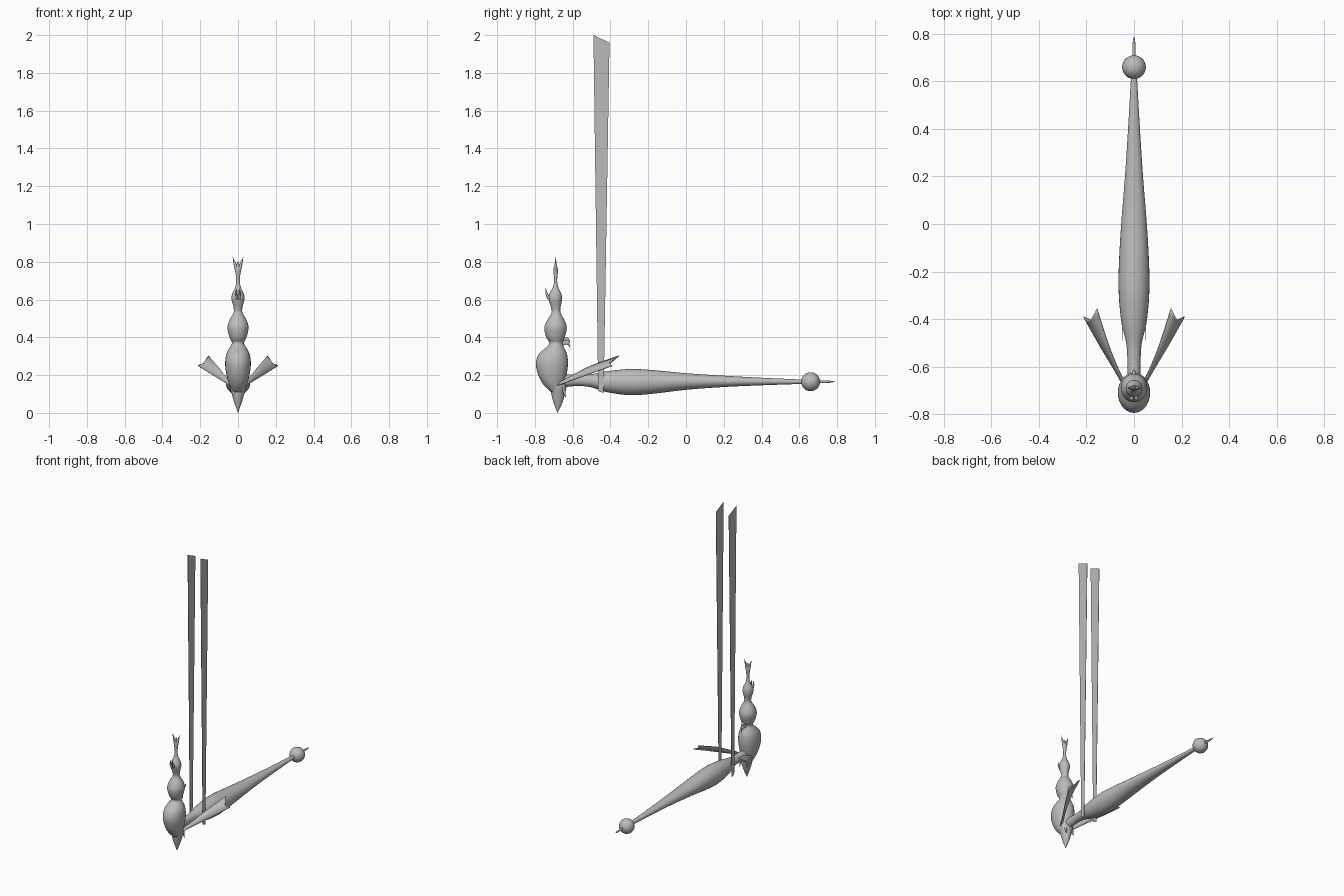
import bpy, bmesh, math
from mathutils import Vector

if "Cube" in bpy.data.objects:
    bpy.data.objects.remove(bpy.data.objects["Cube"])

grey = bpy.data.materials.new("plain grey")
grey.diffuse_color = (0.5, 0.5, 0.5, 1)
grey.use_nodes = True
grey.node_tree.nodes["Principled BSDF"].inputs["Base Color"].default_value = grey.diffuse_color


def finish(name, bm, smooth=True):
    bmesh.ops.recalc_face_normals(bm, faces=bm.faces)
    me = bpy.data.meshes.new(name)
    bm.to_mesh(me)
    bm.free()
    me.materials.append(grey)
    ob = bpy.data.objects.new(name, me)
    bpy.context.collection.objects.link(ob)
    if smooth:
        bpy.context.view_layer.objects.active = ob
        ob.select_set(True)
        bpy.ops.object.shade_smooth_by_angle(angle=math.radians(50))
        ob.select_set(False)
    return ob


def spline(pts, steps):
    """Catmull-Rom through tuples of any length."""
    p = [pts[0]] + pts + [pts[-1]]
    out = []
    for i in range(1, len(p) - 2):
        for s in range(steps):
            t = s / steps
            out.append([0.5 * (2 * b + (c - a) * t + (2 * a - 5 * b + 4 * c - d) * t * t
                               + (3 * b - a - 3 * c + d) * t ** 3)
                        for a, b, c, d in zip(*p[i - 1:i + 3])])
    return out + [list(pts[-1])]


def loft(name, axis, stations, sides=24, steps=4):
    """Stations are (x, y, z, half width in x, half depth); rings lie across the axis."""
    bm = bmesh.new()
    rings = []
    other = Vector((0, 1, 0)) if axis == 'Z' else Vector((0, 0, 1))
    for x, y, z, a, b in spline(stations, steps):
        a, b = max(a, 0.0005), max(b, 0.0005)
        ring = []
        for k in range(sides):
            t = 2 * math.pi * k / sides
            ring.append(bm.verts.new(Vector((x + a * math.cos(t), y, z)) + other * b * math.sin(t)))
        rings.append(ring)
    for r, s in zip(rings, rings[1:]):
        for k in range(sides):
            j = (k + 1) % sides
            bm.faces.new((r[k], r[j], s[j], s[k]))
    bm.faces.new(rings[0])
    bm.faces.new(rings[-1])
    return finish(name, bm)


# Long tapering horizontal body
loft("body", 'Y', [
    (0, -.68, .165, .025, .025), (0, -.63, .17, .028, .032), (0, -.57, .172, .028, .029),
    (0, -.50, .17, .033, .035), (0, -.42, .165, .052, .055), (0, -.30, .163, .064, .069),
    (0, -.18, .164, .064, .063), (0, 0, .166, .054, .044), (0, .2, .167, .038, .030),
    (0, .4, .166, .025, .020), (0, .63, .165, .012, .011)], 28)

# Stacked bulbs, tapering upwards
bulbs = [  # z, front y, back y, half width
    (.11, -.715, -.650, .030), (.15, -.755, -.643, .047), (.20, -.782, -.632, .061),
    (.26, -.795, -.625, .068), (.31, -.780, -.630, .062), (.345, -.742, -.645, .045),
    (.37, -.723, -.655, .032), (.40, -.740, -.642, .045), (.45, -.750, -.631, .056),
    (.49, -.735, -.643, .046), (.53, -.712, -.664, .024), (.56, -.715, -.664, .024),
    (.60, -.728, -.656, .034), (.63, -.724, -.660, .031), (.665, -.705, -.676, .015),
    (.70, -.698, -.682, .010), (.75, -.702, -.678, .014), (.775, -.699, -.681, .017)]
loft("bulb_stack", 'Z', [(0, (f + b) / 2, z, w, (b - f) / 2) for z, f, b, w in bulbs], 28)

# Downward point under the bulbs
loft("lower_point", 'Z', [
    (0, -.68, 0, 0, 0), (0, -.678, .05, .018, .022), (0, -.677, .10, .033, .036),
    (0, -.675, .14, .044, .042), (0, -.675, .18, .040, .036)])

# Crown prongs
for i in (-1, 0, 1):
    loft("crown_prong", 'Z', [
        (i * .003, -.69, .74, .009, .010), (i * .013, -.69, .78, .009, .007),
        (i * .028, -.69, .825 - .02 * (i == 0), 0, 0)], 10, 3)

# Small curved hooks on the bulbs and by the point
for sx in (-1, 1):
    loft("upper_hook", 'Z', [
        (sx * .008, -.722, .600, .008, .010), (sx * .010, -.737, .630, .006, .007),
        (sx * .006, -.743, .660, 0, 0)], 8, 3)
    loft("lower_spur", 'Z', [
        (sx * .026, -.652, .145, .008, .010), (sx * .028, -.645, .11, .006, .007),
        (sx * .026, -.636, .08, 0, 0)], 8, 3)
for dz in (0, .022):
    loft("back_hook", 'Y', [
        (0, -.655, .365 + dz, .010, .011), (0, -.632, .370 + dz, .008, .009),
        (0, -.618, .358 + dz, .005, .008), (0, -.612, .330 + dz, 0, 0)], 10, 4)

# Tail ball and end spike
bm = bmesh.new()
bmesh.ops.create_uvsphere(bm, u_segments=28, v_segments=16, radius=.05)
bmesh.ops.translate(bm, verts=bm.verts, vec=(0, .66, .165))
finish("tail_ball", bm)
loft("tail_spike", 'Y', [(0, .69, .165, .007, .007), (0, .76, .165, .006, .006),
                         (0, .79, .165, 0, 0)], 10, 3)

# Notched side fins and tall upright ribbons, mirrored
inner = spline([(.040, -.665, .165), (.075, -.59, .205), (.110, -.50, .250), (.156, -.355, .302)], 4)
outer = spline([(.045, -.680, .145), (.085, -.61, .170), (.145, -.51, .207), (.213, -.390, .250)], 4)
for sx, side in ((-1, "left"), (1, "right")):
    bm = bmesh.new()
    rows = []
    for a, b in zip(inner, outer):
        mid = (Vector(a) + Vector(b)) / 2
        rows.append([Vector(a), mid, Vector(b)])
    rows[-1][1] = Vector((.182, -.405, .262))
    vs = [[bm.verts.new((sx * p.x, p.y, p.z)) for p in r] for r in rows]
    for r, s in zip(vs, vs[1:]):
        for k in (0, 1):
            bm.faces.new((r[k], r[k + 1], s[k + 1], s[k]))
    ob = finish(side + "_fin", bm)
    mod = ob.modifiers.new("thickness", 'SOLIDIFY')
    mod.thickness = .005
    mod.offset = 0

    bm = bmesh.new()
    corners = [(-.465, .115), (-.436, .105), (-.405, 1.96), (-.49, 2.0)]
    bm.faces.new([bm.verts.new((sx * .05, y, z)) for y, z in corners])
    ob = finish(side + "_ribbon", bm, False)
    mod = ob.modifiers.new("thickness", 'SOLIDIFY')
    mod.thickness = .002
    mod.offset = 0
